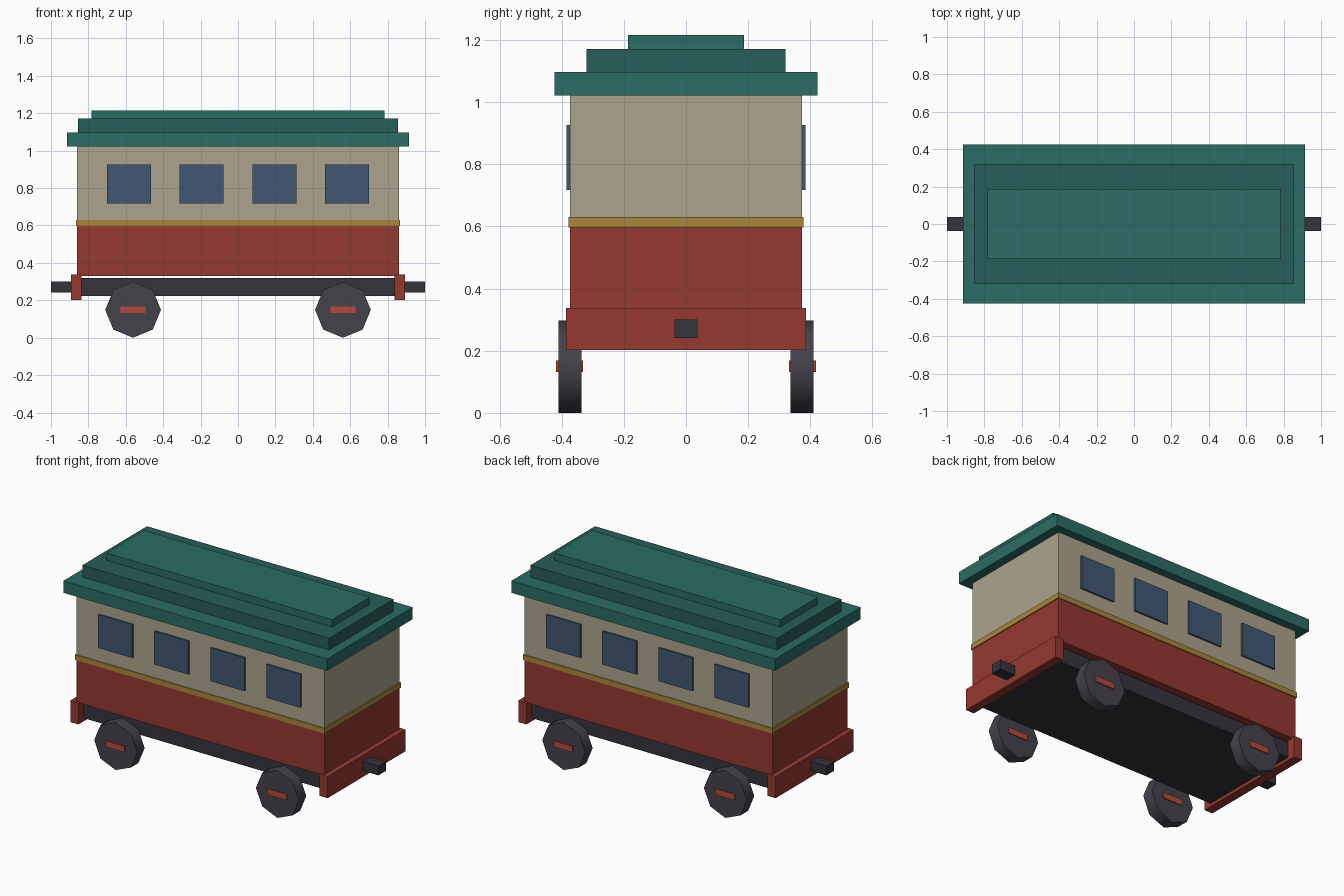
import bpy
from math import pi, radians

if "Cube" in bpy.data.objects:
    bpy.data.objects.remove(bpy.data.objects["Cube"])


def material(name, r, g, b):
    m = bpy.data.materials.new(name)
    m.diffuse_color = (r, g, b, 1)
    m.use_nodes = True
    m.node_tree.nodes["Principled BSDF"].inputs["Base Color"].default_value = m.diffuse_color
    return m


RED = material("red paint", 0.30, 0.04, 0.03)
CREAM = material("cream paint", 0.42, 0.37, 0.27)
GOLD = material("gold trim", 0.40, 0.24, 0.045)
GREEN = material("green roof", 0.025, 0.15, 0.13)
DEEP_GREEN = material("dark green roof", 0.02, 0.11, 0.10)
GLASS = material("window glass", 0.055, 0.095, 0.17)
DARK = material("dark metal", 0.033, 0.034, 0.045)
WHEEL = material("wheel metal", 0.06, 0.055, 0.07)
HUB = material("hub red", 0.45, 0.07, 0.045)


def box(name, mat, x, y, z):
    """Box from (min, max) ranges on each axis."""
    ranges = (x, y, z)
    bpy.ops.mesh.primitive_cube_add(size=1, location=[(a + b) / 2 for a, b in ranges])
    o = bpy.context.object
    o.name = name
    o.scale = [b - a for a, b in ranges]
    bpy.ops.object.transform_apply(location=False, rotation=False, scale=True)
    o.data.materials.append(mat)
    return o


def slab(name, mat, hx, hy, z0, z1):
    """Box centred on the coach axis."""
    return box(name, mat, (-hx, hx), (-hy, hy), (z0, z1))


def span(side, a, b):
    """Range mirrored to the given side."""
    return tuple(sorted((side * a, side * b)))


# Underframe, body and stepped roof
slab("chassis", DARK, 0.84, 0.335, 0.223, 0.32)
slab("lower_body", RED, 0.86, 0.373, 0.33, 0.597)
slab("waist_trim", GOLD, 0.866, 0.379, 0.597, 0.63)
slab("upper_body", CREAM, 0.86, 0.373, 0.63, 1.022)
slab("roof_eaves", GREEN, 0.915, 0.424, 1.022, 1.097)
slab("roof_middle", DEEP_GREEN, 0.856, 0.32, 1.097, 1.171)
slab("roof_top", GREEN, 0.783, 0.186, 1.171, 1.216)

# Buffer beams and couplers at both ends
for s, end in ((-1, "left"), (1, "right")):
    box(f"buffer_beam_{end}", RED, span(s, 0.837, 0.893), (-0.387, 0.387), (0.203, 0.338))
    box(f"coupler_{end}", DARK, span(s, 0.88, 1.0), (-0.037, 0.037), (0.241, 0.30))

for s, side in ((-1, "front"), (1, "back")):
    # Four windows on each long side
    for i, cx in enumerate((-0.583, -0.195, 0.195, 0.583)):
        box(f"window_{side}_{i + 1}", GLASS, (cx - 0.118, cx + 0.118),
            span(s, 0.36, 0.384), (0.718, 0.927))
    # Octagonal wheels with bar-shaped hubs
    for cx, end in ((-0.561, "left"), (0.561, "right")):
        bpy.ops.mesh.primitive_cylinder_add(vertices=8, radius=0.149, depth=0.074,
                                            location=(cx, s * 0.374, 0.149),
                                            rotation=(pi / 2, 0, 0))
        wheel = bpy.context.object
        wheel.name = f"wheel_{side}_{end}"
        wheel.data.materials.append(WHEEL)
        bpy.ops.object.shade_smooth_by_angle(angle=radians(60))
        box(f"hub_{side}_{end}", HUB, (cx - 0.067, cx + 0.067),
            span(s, 0.331, 0.418), (0.131, 0.168))
